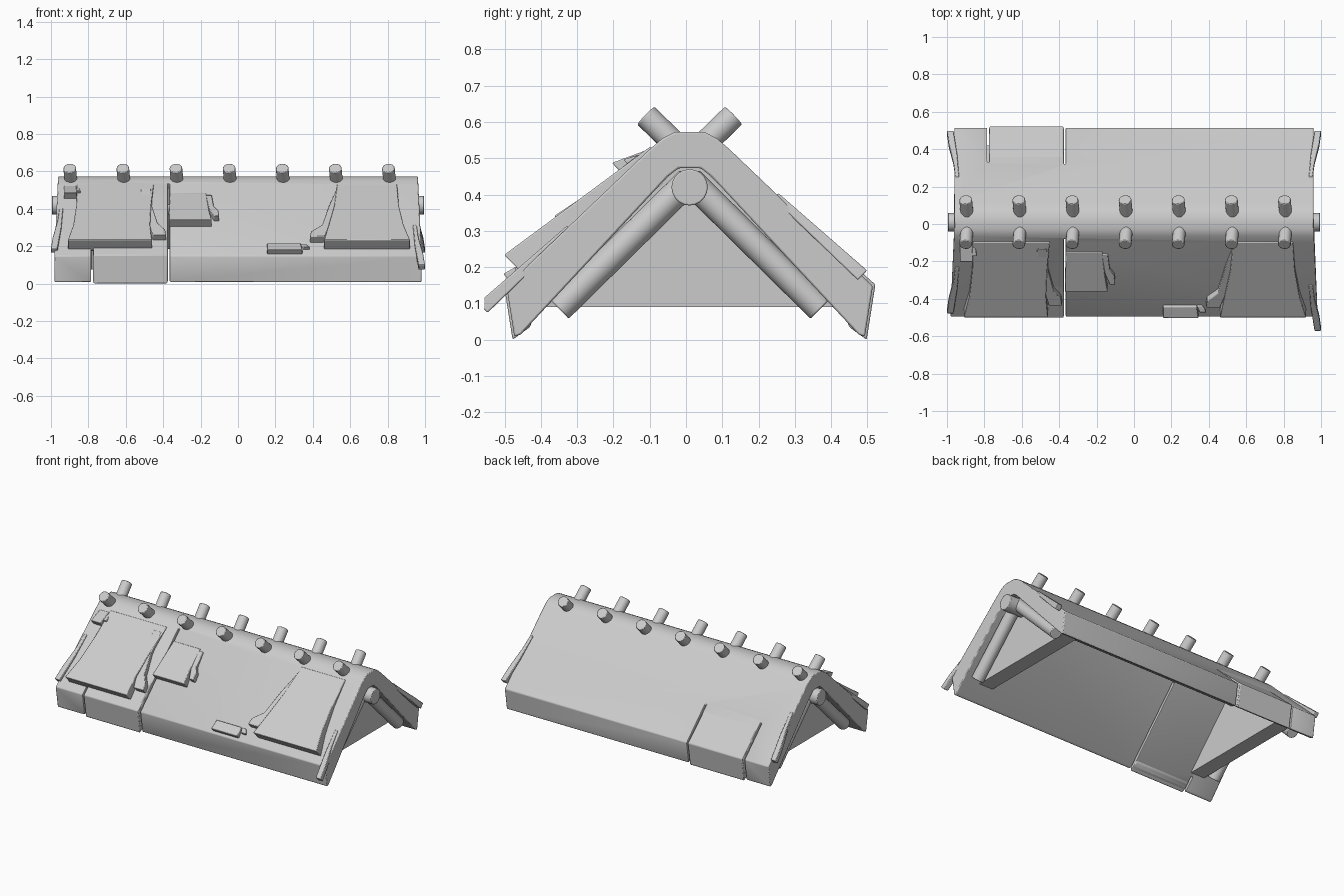
import bpy, bmesh, math
from mathutils import Vector

cube = bpy.data.objects.get("Cube")
if cube:
    bpy.data.objects.remove(cube, do_unlink=True)

grey = bpy.data.materials.new("weathered grey")
grey.use_nodes = True
GREY = (0.6, 0.6, 0.6, 1)
grey.diffuse_color = GREY
grey.node_tree.nodes["Principled BSDF"].inputs["Base Color"].default_value = GREY

MID = 0.01  # ridge line position on y


def make(name, bm, bevel=0.0):
    bmesh.ops.recalc_face_normals(bm, faces=bm.faces)
    mesh = bpy.data.meshes.new(name)
    bm.to_mesh(mesh)
    bm.free()
    mesh.materials.append(grey)
    obj = bpy.data.objects.new(name, mesh)
    bpy.context.collection.objects.link(obj)
    if bevel:
        mod = obj.modifiers.new("soft_edges", "BEVEL")
        mod.width = bevel
        mod.segments = 2
    return obj


def loft(name, ring_a, ring_b, bevel=0.0):
    """Closed solid between two matching outlines."""
    bm = bmesh.new()
    a = [bm.verts.new(p) for p in ring_a]
    b = [bm.verts.new(p) for p in ring_b]
    bm.faces.new(a)
    bm.faces.new(b[::-1])
    for i in range(len(a)):
        j = (i + 1) % len(a)
        bm.faces.new((a[i], b[i], b[j], a[j]))
    return make(name, bm, bevel)


def prism(name, profile, x0, x1, bevel=0.0):
    return loft(name, [(x0, y, z) for y, z in profile],
                [(x1, y, z) for y, z in profile], bevel)


def rod(name, start, end, radius):
    start, end = Vector(start), Vector(end)
    axis = end - start
    bm = bmesh.new()
    bmesh.ops.create_cone(bm, cap_ends=True, segments=20, radius1=radius,
                          radius2=radius, depth=axis.length)
    turn = axis.to_track_quat("Z", "Y").to_matrix().to_4x4()
    bm.transform(turn)
    bmesh.ops.translate(bm, verts=bm.verts, vec=(start + end) / 2)
    return make(name, bm, 0.004)


def flake(name, outline, lift_top, lift_low, side=-1):
    """Layer lying on a roof slope; outline is (x, height on the slope)."""
    heights = [z for x, z in outline]
    low, top = min(heights), max(heights)

    def place(x, z, lift):
        h = 0.11 + (0.525 - z) * 1.04 + lift * 0.693
        return (x, MID + side * h, z + lift * 0.721)
    under = [place(x, z, -0.015) for x, z in outline]
    over = [place(x, z, lift_low + (lift_top - lift_low) * (z - low) / (top - low))
            for x, z in outline]
    return loft(name, under, over, 0.004)


# Main roof shell, a little wider at the front eave
half = [(0.04, 0.573), (0.075, 0.555), (0.11, 0.525), (0.505, 0.148),
        (0.483, 0.008), (0.465, 0.015), (0.06, 0.45), (0.03, 0.473)]
profile = [(MID + h, z) for h, z in half] + [(MID - h, z) for h, z in half[::-1]]


def roof_end(sign):
    return [(sign * (0.96 + max(0, -y) * 0.045), y, z) for y, z in profile]


roof = loft("roof_shell", roof_end(-1), roof_end(1))

# Splits between the boards
slots = [(-0.78, -0.6, -0.40, 0.24), (-0.78, 0.33, 0.6, 0.5),
         (-0.37, -0.6, -0.08, 0.56), (-0.37, 0.32, 0.6, 0.5)]
for x, y0, y1, top in slots:
    cutter = prism("split_cutter", [(y0, -0.1), (y1, -0.1), (y1, top), (y0, top)],
                   x - 0.005, x + 0.005)
    cutter.hide_render = True
    cutter.hide_set(True)
    cutter.display_type = "WIRE"
    cut = roof.modifiers.new("split", "BOOLEAN")
    cut.operation = "DIFFERENCE"
    cut.object = cutter
soft = roof.modifiers.new("soft_edges", "BEVEL")
soft.width = 0.005
soft.segments = 2
soft.limit_method = "ANGLE"

# Loose eave board on each slope
board = [(0.34, 0.305), (0.512, 0.152), (0.488, 0.0), (0.44, 0.035)]
for side, label in ((-1, "front"), (1, "back")):
    prism(label + "_loose_board", [(MID + side * h, z) for h, z in board],
          -0.773, -0.377, 0.005)

# Gable walls, rafters and ridge pole
gable = [(MID - 0.41, 0.09), (MID + 0.41, 0.09), (MID, 0.51)]
for sign, label in ((-1, "right"), (1, "left")):
    prism(label + "_gable_wall", gable, sign * 0.76, sign * 0.86)
    for side, face in ((-1, "front"), (1, "back")):
        rod(label + "_" + face + "_rafter", (sign * 0.905, MID, 0.44),
            (sign * 0.905, MID + side * 0.36, 0.085), 0.038)
rod("ridge_pole", (-0.995, MID, 0.42), (0.995, MID, 0.42), 0.05)

# Crossed pegs along the ridge
for i in range(7):
    x = -0.9 + i * 0.284
    for side, label in ((-1, "front"), (1, "back")):
        rod(f"{label}_peg_{i + 1}", (x + 0.01, MID + side * 0.01, 0.51),
            (x, MID + side * 0.121, 0.618), 0.034)

# Big thatch layers on the front
flake("right_thatch_layer", [(-0.86, 0.53), (-0.865, 0.4), (-0.88, 0.28), (-0.91, 0.185),
                             (-0.46, 0.185), (-0.47, 0.28), (-0.465, 0.4), (-0.45, 0.53)],
      0.004, 0.068)
flake("left_thatch_layer", [(0.53, 0.53), (0.515, 0.4), (0.485, 0.28), (0.46, 0.185),
                            (0.92, 0.185), (0.885, 0.28), (0.86, 0.4), (0.85, 0.53)],
      0.004, 0.068)

# Curled strips beside the big layers
flake("right_thatch_strip", [(-0.52, 0.50), (-0.505, 0.36), (-0.455, 0.23), (-0.385, 0.23),
                             (-0.39, 0.26), (-0.43, 0.30), (-0.46, 0.40), (-0.465, 0.5)],
      0.012, 0.045)
flake("left_thatch_strip", [(0.53, 0.51), (0.485, 0.40), (0.45, 0.29), (0.39, 0.25),
                            (0.385, 0.22), (0.46, 0.22), (0.50, 0.30), (0.54, 0.42)],
      0.006, 0.045)

# Small shingles on the front
flake("middle_shingle", [(-0.365, 0.48), (-0.37, 0.305), (-0.14, 0.305), (-0.155, 0.37),
                         (-0.17, 0.48)], 0.004, 0.05)
flake("middle_shingle_strip", [(-0.175, 0.47), (-0.155, 0.38), (-0.13, 0.335),
                               (-0.10, 0.335), (-0.105, 0.37), (-0.13, 0.40),
                               (-0.14, 0.47)], 0.006, 0.04)
flake("low_shingle", [(0.155, 0.205), (0.155, 0.158), (0.345, 0.158), (0.335, 0.205)],
      0.015, 0.032)
flake("low_shingle_chip", [(0.335, 0.205), (0.35, 0.18), (0.385, 0.18), (0.365, 0.205)],
      0.008, 0.022)
flake("high_shingle", [(-0.93, 0.52), (-0.93, 0.455), (-0.86, 0.455), (-0.865, 0.52)],
      0.004, 0.045)
flake("high_shingle_chip", [(-0.87, 0.51), (-0.87, 0.475), (-0.84, 0.475), (-0.85, 0.51)],
      0.004, 0.03)

# Frayed strips along the roof ends
fray = [(0.935, 0.40), (0.945, 0.29), (0.965, 0.175), (1.0, 0.175), (0.99, 0.24),
        (0.965, 0.33), (0.955, 0.40)]
for sign, label in ((-1, "right"), (1, "left")):
    for side, face in ((-1, "front"), (1, "back")):
        drop = 0.09 if (sign, side) == (1, -1) else 0.0
        flake(f"{label}_{face}_frayed_end", [(sign * x, z - drop) for x, z in fray],
              0.006, 0.022, side)

# Smooth shading with crisp corners
bpy.ops.object.select_all(action="DESELECT")
for obj in bpy.data.objects:
    if obj.type == "MESH" and not obj.hide_render:
        obj.select_set(True)
        bpy.context.view_layer.objects.active = obj
bpy.ops.object.shade_smooth_by_angle(angle=math.radians(35))
